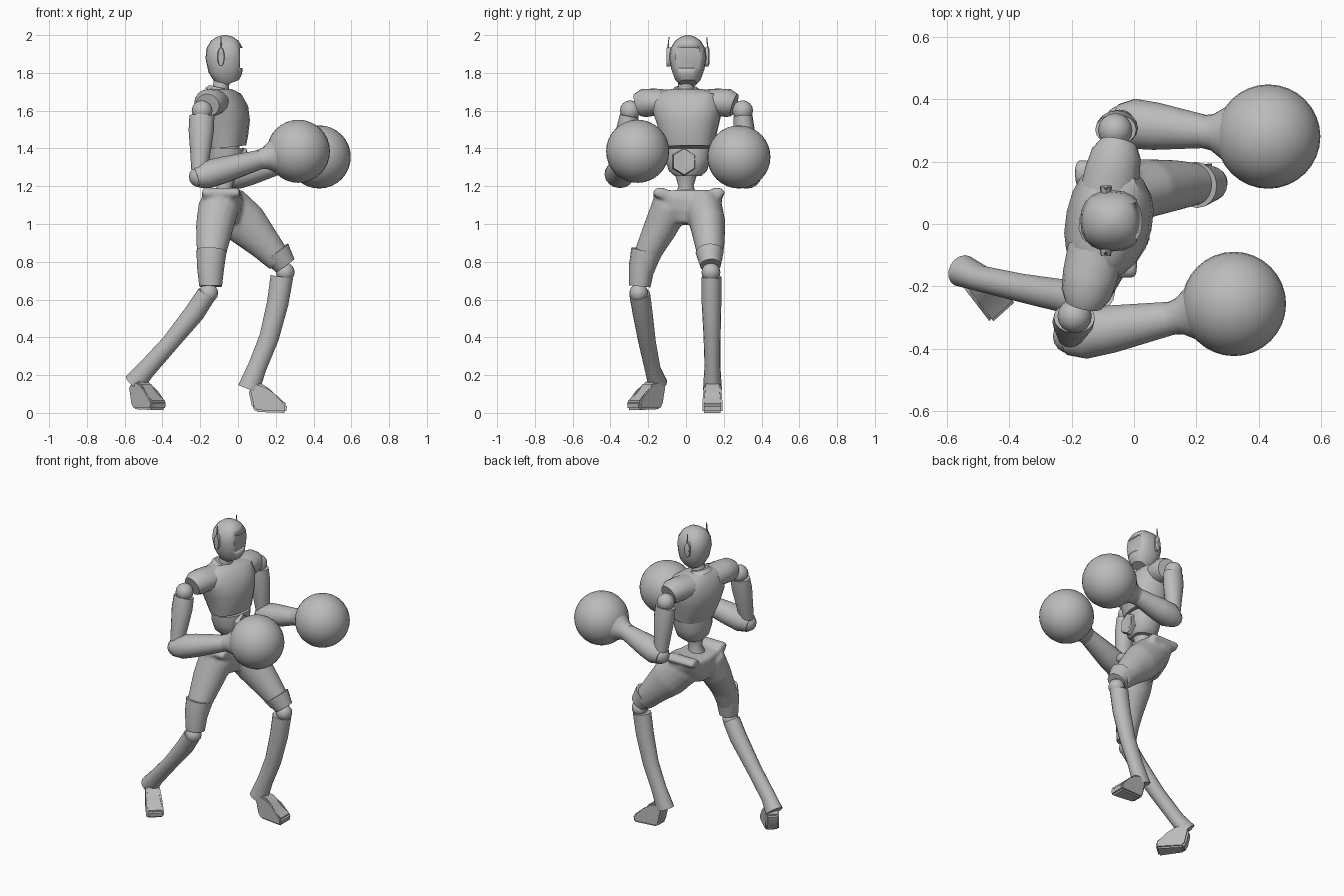
import bpy, bmesh, math
from mathutils import Vector, Matrix

old = bpy.data.objects.get("Cube")
if old:
    bpy.data.objects.remove(old)

grey = bpy.data.materials.new("plain grey")
grey.use_nodes = True
colour = (0.5, 0.5, 0.5, 1)
grey.diffuse_color = colour
grey.node_tree.nodes["Principled BSDF"].inputs["Base Color"].default_value = colour


def finish(name, bm, angle=40):
    bmesh.ops.recalc_face_normals(bm, faces=bm.faces)
    mesh = bpy.data.meshes.new(name)
    bm.to_mesh(mesh)
    bm.free()
    mesh.materials.append(grey)
    ob = bpy.data.objects.new(name, mesh)
    bpy.context.collection.objects.link(ob)
    bpy.ops.object.select_all(action='DESELECT')
    ob.select_set(True)
    bpy.context.view_layer.objects.active = ob
    bpy.ops.object.shade_smooth_by_angle(angle=math.radians(angle))
    return ob


def add_loft(bm, rings, side=(0, 1, 0), n=16, power=1.0):
    """Rings are (x, y, z, radius along side, radius across)."""
    centres = [Vector(r[:3]) for r in rings]
    loops = []
    for i, r in enumerate(rings):
        t = (centres[min(i + 1, len(rings) - 1)] - centres[max(i - 1, 0)]).normalized()
        s = Vector(side)
        s = (s - t * s.dot(t)).normalized()
        o = t.cross(s)
        loop = []
        for k in range(n):
            a = math.tau * k / n
            c, d = math.cos(a), math.sin(a)
            c = math.copysign(abs(c) ** power, c)
            d = math.copysign(abs(d) ** power, d)
            loop.append(bm.verts.new(centres[i] + s * c * r[3] + o * d * r[4]))
        loops.append(loop)
    for p, q in zip(loops, loops[1:]):
        for k in range(n):
            bm.faces.new((p[k], p[(k + 1) % n], q[(k + 1) % n], q[k]))
    bm.faces.new(loops[0][::-1])
    bm.faces.new(loops[-1])


def loft(name, rings, **kw):
    bm = bmesh.new()
    add_loft(bm, rings, **kw)
    return finish(name, bm)


def ball(name, pos, radius, seg=16):
    bm = bmesh.new()
    bmesh.ops.create_uvsphere(bm, u_segments=seg, v_segments=seg // 2, radius=radius,
                              matrix=Matrix.Translation(pos))
    return finish(name, bm)


# Head with a recessed face opening
head = loft("head", [(-.04, .01, 1.745, .045, .05), (-.05, .01, 1.77, .07, .075),
                     (-.065, .01, 1.82, .088, .093), (-.07, .01, 1.88, .098, .102),
                     (-.07, .01, 1.93, .092, .097), (-.07, .01, 1.97, .068, .073),
                     (-.07, .01, 1.99, .04, .045), (-.07, .01, 2.0, .012, .012)],
            n=20, power=.85)
bm = bmesh.new()
bmesh.ops.create_cube(bm, matrix=Matrix.Translation((.06, .01, 1.878))
                      @ Matrix.Diagonal((.1, .15, .105, 1)))
cutter = finish("face_cutter", bm)
cutter.hide_render = True
cut = head.modifiers.new("face opening", 'BOOLEAN')
cut.object = cutter
cut.solver = 'EXACT'
bpy.context.view_layer.objects.active = head
bpy.ops.object.modifier_apply(modifier=cut.name)
bpy.data.objects.remove(cutter)

# Ear pods with thin antennae
for label, s in (("left", 1), ("right", -1)):
    y = .01 + s * .1
    loft(label + "_ear_pod", [(-.09, y - .012, 1.885, .05, .016), (-.09, y + .009, 1.885, .05, .02),
                              (-.09, y + .014, 1.885, .04, .014)], side=(0, 0, 1), n=12)
    loft(label + "_antenna", [(-.09, y + s * .008, 1.9, .005, .008),
                              (-.09, y, 1.99, .002, .003)], n=6)

# Neck and collar
loft("neck", [(-.1, 0, 1.68, .055, .055), (-.09, 0, 1.73, .042, .042), (-.08, 0, 1.8, .045, .045)])
across = Vector((.21, .97, 0)).normalized()
loft("collar", [(-.1, 0, 1.70, .085, .08), (-.095, 0, 1.722, .06, .058)], side=across)

# Chest, turned a little toward the rear arm
loft("chest", [(-.06, .01, 1.405, .135, .1), (-.065, .01, 1.45, .145, .115),
               (-.075, .01, 1.53, .165, .135), (-.085, .01, 1.6, .185, .135),
               (-.095, 0, 1.66, .19, .11), (-.1, 0, 1.695, .155, .085),
               (-.1, 0, 1.715, .08, .06)], side=across, n=20, power=.85)
centre = Vector((-.105, 0, 1.64))
for label, s in (("left", 1), ("right", -1)):
    loft(label + "_shoulder", [(*(centre + across * s * d + Vector((0, 0, h))), a, b)
                               for d, h, a, b in ((.08, 0, .07, .09), (.17, .005, .072, .088),
                                                  (.23, 0, .075, .08), (.262, -.01, .062, .062))],
         side=(0, 0, 1))

# Midriff, buckle and thin waist
loft("midriff", [(-.06, .01, 1.255, .07, .07), (-.06, .01, 1.28, .1, .085),
                 (-.06, .01, 1.34, .12, .1), (-.06, .01, 1.4, .128, .095)],
     side=across, n=20, power=.85)
loft("buckle", [(.02, -.01, 1.33, .075, .07), (.045, -.01, 1.33, .068, .064),
                (.05, -.01, 1.33, .05, .05), (.043, -.01, 1.33, .045, .045)],
     side=(0, 0, 1), n=6)
loft("waist", [(-.08, 0, 1.12, .07, .07), (-.07, 0, 1.2, .04, .04), (-.065, 0, 1.27, .06, .06)])

# Arms with round gloves
def arm(label, shoulder, elbow, wrist, glove):
    S, E, W, G = map(Vector, (shoulder, elbow, wrist, glove))
    ball(label + "_shoulder_joint", S, .055)
    d = E - S
    loft(label + "_upper_arm", [(*(S + d * f), a, b) for f, a, b in
                                ((.08, .066, .05), (.3, .067, .056), (.65, .053, .05), (.95, .042, .042))],
         side=(1, 0, 0))
    ball(label + "_elbow", E, .055)
    d = W - E
    loft(label + "_forearm", [(*(E + d * f), a, b) for f, a, b in
                              ((-.05, .055, .058), (.12, .074, .08), (.4, .07, .076),
                               (.75, .058, .062), (1, .05, .052))], side=(0, 0, 1))
    d = (G - W).normalized()
    loft(label + "_glove_cuff", [(*(W + d * f), a, a) for f, a in
                                 ((-.02, .052), (.015, .058), (.055, .085), (.085, .105))],
         side=(0, 0, 1), n=20)
    ball(label + "_glove", G, .167, 32)


arm("rear", (-.19, -.295, 1.6), (-.205, -.36, 1.25), (.13, -.3, 1.345), (.32, -.256, 1.385))
arm("front", (-.06, .3, 1.6), (-.04, .325, 1.25), (.235, .295, 1.32), (.43, .28, 1.355))

# Hips and thighs fused into one smooth shell
bm = bmesh.new()
add_loft(bm, [(-.08, .01, 1.0, .08, .08), (-.085, .01, 1.07, .15, .105),
              (-.085, .015, 1.13, .18, .11), (-.09, .015, 1.17, .17, .1)], power=.8)
for y in (-.135, .165):
    add_loft(bm, [(-.19, y, 1.165, .04, .028), (.01, y, 1.165, .04, .028)])
add_loft(bm, [(-.06, .09, 1.1, .1, .115), (.04, .115, 1.0, .095, .12),
              (.14, .125, .895, .08, .09), (.225, .13, .8, .062, .068)])
add_loft(bm, [(-.1, -.08, 1.1, .1, .11), (-.125, -.135, .98, .09, .1),
              (-.14, -.2, .85, .072, .08), (-.145, -.24, .72, .058, .06)])
hips = finish("hips_and_thighs", bm)
remesh = hips.modifiers.new("fuse", 'REMESH')
remesh.mode = 'VOXEL'
remesh.voxel_size = .012
remesh.use_smooth_shade = True
soft = hips.modifiers.new("soften", 'SMOOTH')
soft.iterations = 6

# Knee cuffs, knees, shins
loft("rear_knee_cuff", [(-.14, -.215, .86, .076, .08), (-.145, -.235, .77, .068, .072),
                        (-.145, -.245, .67, .057, .06)])
loft("front_knee_cuff", [(.2, .125, .85, .074, .08), (.25, .13, .78, .055, .06)])
ball("rear_knee", (-.155, -.25, .635), .05)
ball("front_knee", (.25, .132, .745), .05)
loft("rear_shin", [(-.165, -.245, .63, .055, .052), (-.23, -.23, .53, .053, .054),
                   (-.36, -.205, .37, .046, .046), (-.49, -.175, .225, .042, .05),
                   (-.55, -.15, .155, .052, .058)])
loft("front_shin", [(.232, .135, .72, .052, .06), (.21, .135, .58, .052, .057),
                    (.165, .138, .4, .045, .052), (.105, .14, .25, .042, .05),
                    (.055, .14, .125, .05, .058)])


# Feet: side profile with a wider toe
def foot(name, heel, heading):
    profile = ((-.02, .12), (0, .03), (.02, .005), (.18, 0), (.185, .045),
               (.11, .095), (.075, .145), (.02, .16))
    bm = bmesh.new()
    sides = []
    for s in (-1, 1):
        sides.append([bm.verts.new((f, s * (.04 + max(f, 0) * .08), h)) for f, h in profile])
    bm.faces.new(sides[0])
    bm.faces.new(sides[1][::-1])
    for k in range(len(profile)):
        j = (k + 1) % len(profile)
        bm.faces.new((sides[0][k], sides[1][k], sides[1][j], sides[0][j]))
    bmesh.ops.bevel(bm, geom=bm.edges[:], offset=.01, segments=2, affect='EDGES')
    bmesh.ops.transform(bm, verts=bm.verts,
                        matrix=Matrix.Translation(heel) @ Matrix.Rotation(math.radians(heading), 4, 'Z'))
    finish(name, bm)


foot("front_foot", (.075, .14, 0), 0)
foot("rear_foot", (-.54, -.145, .015), -48)
